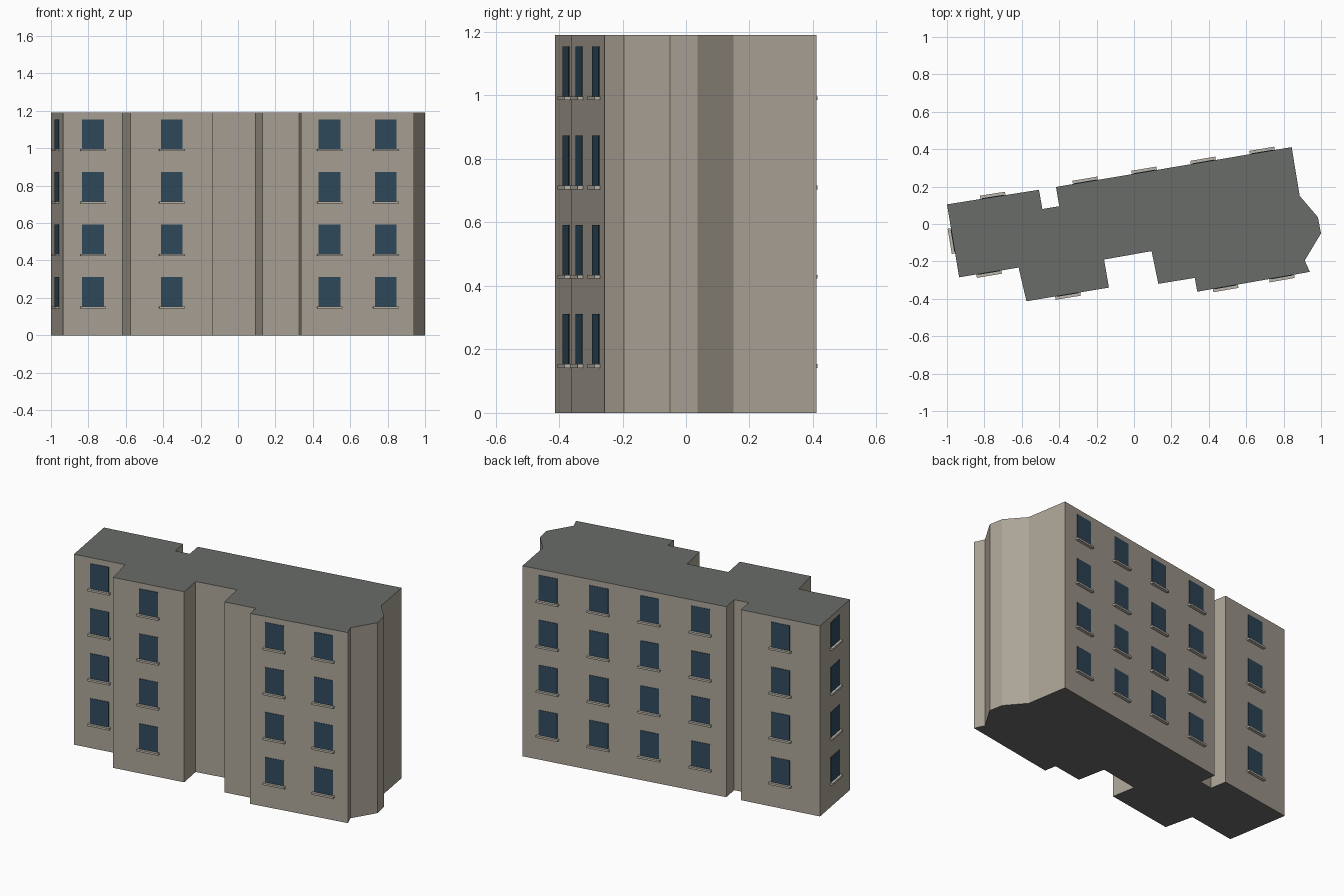
import bpy, bmesh
from mathutils import Vector, Matrix

if "Cube" in bpy.data.objects:
    bpy.data.objects.remove(bpy.data.objects["Cube"])

HEIGHT = 1.19
FLOORS, FLOOR_STEP, WIN_Z = 4, 0.281, 0.154
WIN_W, WIN_H = 0.118, 0.157

# Footprint, counter-clockwise from the front left corner
PLAN = [(-0.935, -0.285), (-0.617, -0.233), (-0.575, -0.413), (-0.134, -0.34),
        (-0.16, -0.19), (0.094, -0.145), (0.13, -0.32), (0.325, -0.288),
        (0.338, -0.362), (0.94, -0.256), (0.913, -0.195), (1.0, -0.05),
        (0.983, 0.037), (0.886, 0.15), (0.843, 0.411), (-0.417, 0.198),
        (-0.40, 0.095), (-0.49, 0.08), (-0.508, 0.183), (-1.0, 0.105)]
# Wall index -> number of window columns
COLUMNS = {0: 1, 2: 1, 8: 2, 14: 4, 18: 1, 19: 1}


def material(name, rgb):
    mat = bpy.data.materials.new(name)
    mat.diffuse_color = (*rgb, 1)
    mat.use_nodes = True
    mat.node_tree.nodes["Principled BSDF"].inputs["Base Color"].default_value = mat.diffuse_color
    return mat


def make_object(name, bm, *mats):
    bmesh.ops.recalc_face_normals(bm, faces=bm.faces)
    mesh = bpy.data.meshes.new(name)
    bm.to_mesh(mesh)
    bm.free()
    for m in mats:
        mesh.materials.append(m)
    obj = bpy.data.objects.new(name, mesh)
    bpy.context.collection.objects.link(obj)


def add_box(bm, frame, centre, size):
    bmesh.ops.create_cube(bm, size=1, matrix=frame @ Matrix.Translation(centre)
                          @ Matrix.Diagonal((*size, 1)))


wall_mat = material("wall", (0.41, 0.37, 0.31))
roof_mat = material("roof", (0.14, 0.15, 0.14))
glass_mat = material("glass", (0.03, 0.07, 0.11))
sill_mat = material("sill", (0.5, 0.47, 0.41))

# Building body: extruded footprint with darker roof and base
bm = bmesh.new()
base = bm.faces.new([bm.verts.new((x, y, 0)) for x, y in PLAN])
ext = bmesh.ops.extrude_face_region(bm, geom=[base], use_keep_orig=True)
bmesh.ops.translate(bm, vec=(0, 0, HEIGHT),
                    verts=[g for g in ext["geom"] if isinstance(g, bmesh.types.BMVert)])
bm.normal_update()
for f in bm.faces:
    f.material_index = int(abs(f.normal.z) > 0.5)
make_object("building_body", bm, wall_mat, roof_mat)

# Windows and sills: evenly spaced columns on each windowed wall
glass, sills = bmesh.new(), bmesh.new()
for i, n in COLUMNS.items():
    a, b = Vector(PLAN[i]), Vector(PLAN[(i + 1) % len(PLAN)])
    d = (b - a).normalized()
    for k in range(n):
        p = a.lerp(b, (k + 0.5) / n)
        # local x runs along the wall, local y points inward
        frame = Matrix(((d.x, -d.y, 0, p.x), (d.y, d.x, 0, p.y),
                        (0, 0, 1, 0), (0, 0, 0, 1)))
        for floor in range(FLOORS):
            z = WIN_Z + floor * FLOOR_STEP
            add_box(glass, frame, (0, 0, z + WIN_H / 2), (WIN_W, 0.006, WIN_H))
            add_box(sills, frame, (0, -0.007, z - 0.006), (0.136, 0.022, 0.012))
make_object("windows", glass, glass_mat)
make_object("window_sills", sills, sill_mat)
